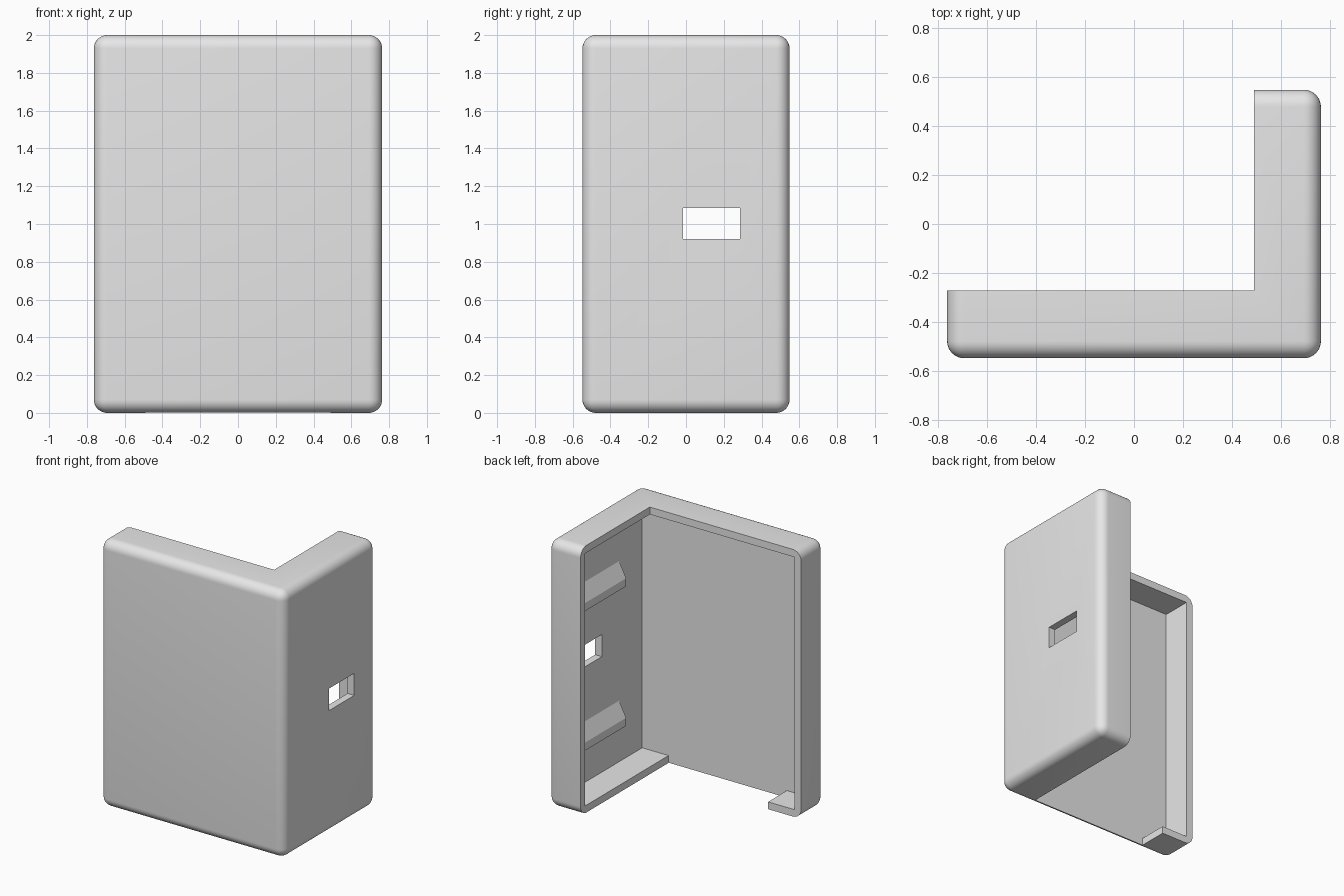
import bpy
import bmesh
import math

cube = bpy.data.objects.get("Cube")
if cube:
    bpy.data.objects.remove(cube, do_unlink=True)

W, D, H = 0.763, 0.548, 2.0      # half width, half depth, height
WALL, ROUND = 0.055, 0.07
CUT_X, CUT_Y = 0.49, -0.272      # inner corner of the L plan

grey = bpy.data.materials.new("light_grey")
grey.use_nodes = True
grey.diffuse_color = (0.8, 0.8, 0.8, 1)
grey.node_tree.nodes["Principled BSDF"].inputs["Base Color"].default_value = (0.8, 0.8, 0.8, 1)


def make_object(name, bm):
    bmesh.ops.recalc_face_normals(bm, faces=bm.faces)
    mesh = bpy.data.meshes.new(name)
    bm.to_mesh(mesh)
    bm.free()
    mesh.materials.append(grey)
    obj = bpy.data.objects.new(name, mesh)
    bpy.context.collection.objects.link(obj)
    return obj


def box(name, xs, ys, zs, radius=0):
    bm = bmesh.new()
    bmesh.ops.create_cube(bm, size=1)
    for v in bm.verts:
        v.co = [r[0] if c < 0 else r[1] for c, r in zip(v.co, (xs, ys, zs))]
    if radius:
        bmesh.ops.bevel(bm, geom=bm.edges[:], offset=radius, segments=8,
                        profile=0.5, affect='EDGES')
    return make_object(name, bm)


def select(obj):
    bpy.ops.object.select_all(action='DESELECT')
    obj.select_set(True)
    bpy.context.view_layer.objects.active = obj


def cut(obj, name, xs, ys, zs):
    cutter = box(name, xs, ys, zs)
    cutter.hide_render = True
    mod = obj.modifiers.new(name, 'BOOLEAN')
    mod.operation, mod.solver, mod.object = 'DIFFERENCE', 'EXACT', cutter
    select(obj)
    bpy.ops.object.modifier_apply(modifier=name)
    bpy.data.objects.remove(cutter, do_unlink=True)


# Rounded shell, hollowed and cut away to an L plan
shell = box("shell", (-W, W), (-D, D), (0, H), ROUND)
cut(shell, "cavity", (WALL - W, W - WALL), (WALL - D, D - WALL), (WALL, H - WALL))
cut(shell, "open_corner", (-2, CUT_X), (CUT_Y, 2), (-1, 3))
# Slot through the floor behind the front wall
cut(shell, "floor_slot", (-CUT_X, CUT_X), (WALL - D, 0), (-1, 0.2))
# Window through the side wall
cut(shell, "window", (0.6, 1), (-0.015, 0.285), (0.92, 1.085))
select(shell)
bpy.ops.object.shade_smooth_by_angle(angle=math.radians(30))


# Sloped brackets on the inside of the side wall
def bracket(name, z):
    wall_x = W - WALL
    profile = [(wall_x + 0.02, z), (wall_x - 0.058, z), (wall_x - 0.058, z + 0.06),
               (wall_x, z + 0.173), (wall_x + 0.02, z + 0.173)]
    bm = bmesh.new()
    face = bm.faces.new([bm.verts.new((x, -0.22, h)) for x, h in profile])
    ext = bmesh.ops.extrude_face_region(bm, geom=[face])
    moved = [g for g in ext["geom"] if isinstance(g, bmesh.types.BMVert)]
    bmesh.ops.translate(bm, verts=moved, vec=(0, 0.22 + D - WALL, 0))
    return make_object(name, bm)


bracket("upper_bracket", 1.384)
bracket("lower_bracket", 0.339)
